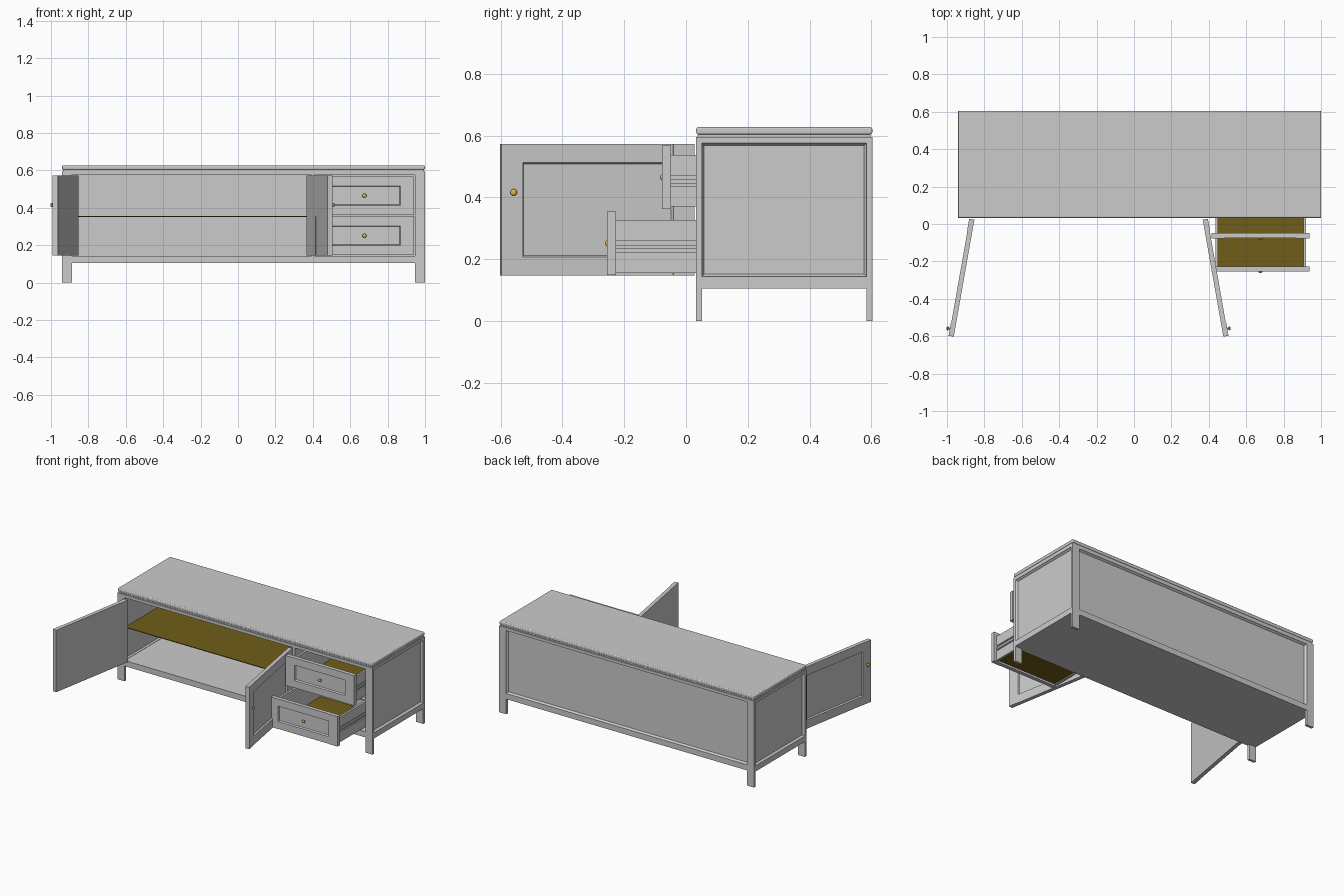
import bpy, bmesh, math
from mathutils import Vector, Matrix

if "Cube" in bpy.data.objects:
    bpy.data.objects.remove(bpy.data.objects["Cube"])


def material(name, rgb):
    m = bpy.data.materials.new(name)
    m.diffuse_color = (*rgb, 1)
    m.use_nodes = True
    m.node_tree.nodes["Principled BSDF"].inputs["Base Color"].default_value = m.diffuse_color
    return m


BOARD = material("olive_board", (0.16, 0.11, 0.01))
BRASS = material("brass", (0.75, 0.5, 0.03))


def finish(name, bm, mat=None, place=None):
    me = bpy.data.meshes.new(name)
    bm.to_mesh(me)
    bm.free()
    ob = bpy.data.objects.new(name, me)
    bpy.context.collection.objects.link(ob)
    if mat:
        me.materials.append(mat)
    if place:
        ob.matrix_world = place
    return ob


def add_box(bm, x0, x1, y0, y1, z0, z1):
    m = Matrix.Translation(((x0 + x1) / 2, (y0 + y1) / 2, (z0 + z1) / 2)) \
        @ Matrix.Diagonal((abs(x1 - x0), abs(y1 - y0), abs(z1 - z0), 1))
    bmesh.ops.create_cube(bm, size=1, matrix=m)


def boxes(name, items, mat=None, place=None):
    bm = bmesh.new()
    for b in items:
        add_box(bm, *b)
    return finish(name, bm, mat, place)


def panel(name, box, facing, depth=0.01, rim=0.008, place=None):
    """Board whose outer face is sunk behind a sloped moulding."""
    bm = bmesh.new()
    add_box(bm, *box)
    bm.normal_update()
    n = Vector(facing)
    face = max(bm.faces, key=lambda f: f.normal.dot(n))
    bmesh.ops.inset_region(bm, faces=[face], thickness=rim, use_even_offset=True)
    bmesh.ops.translate(bm, verts=face.verts, vec=-n * depth)
    return finish(name, bm, None, place)


def knob(name, x, y, z, place=None):
    """Round knob on a short stem, pointing to -y."""
    bm = bmesh.new()
    bmesh.ops.create_uvsphere(bm, u_segments=16, v_segments=10, radius=0.011,
                              matrix=Matrix.Translation((x, y - 0.012, z)) @ Matrix.Diagonal((1, 0.6, 1, 1)))
    bmesh.ops.create_cone(bm, cap_ends=True, segments=12, radius1=0.005, radius2=0.005, depth=0.014,
                          matrix=Matrix.Translation((x, y - 0.005, z)) @ Matrix.Rotation(math.pi / 2, 4, 'X'))
    for f in bm.faces:
        f.smooth = True
    return finish(name, bm, BRASS, place)


def framed_front(name, x0, x1, y, z0, z1, stile, rail, t=0.028, place=None):
    """Stiles, rails and a recessed panel; front face at y."""
    xa, xb = min(x0, x1), max(x0, x1)
    boxes(name + "_frame", [
        (xa, xa + stile, y, y + t, z0, z1), (xb - stile, xb, y, y + t, z0, z1),
        (xa + stile, xb - stile, y + 0.002, y + t, z0, z0 + rail),
        (xa + stile, xb - stile, y + 0.002, y + t, z1 - rail, z1)], place=place)
    panel(name + "_panel", (xa + stile, xb - stile, y + 0.004, y + t, z0 + rail, z1 - rail),
          (0, -1, 0), 0.008, 0.005, place)


# Cabinet extents
XL, XR, YF, YB = -0.94, 1.0, 0.033, 0.603
LW, LD = 0.053, 0.018          # leg width and depth
Z0, Z1, Z2, Z3 = 0.104, 0.143, 0.575, 0.595

# Top with softened edge and shadow strip
top = boxes("top_board", [(XL, XR, YF, YB, 0.604, 0.627)])
bev = top.modifiers.new("round_edge", 'BEVEL')
bev.width, bev.segments = 0.006, 3
boxes("top_shadow_strip", [(XL + 0.005, XR - 0.005, YF + 0.005, YB - 0.005, Z3, 0.604)])

# Legs and rails
for side, x in (("left", XL), ("right", XR - LW)):
    for end, y in (("front", YF), ("back", YB - LD)):
        boxes(f"{end}_{side}_leg", [(x, x + LW, y, y + LD, 0, Z3)])
    boxes(f"{side}_rails", [(x, x + LW, YF + LD, YB - LD, za, zb) for za, zb in ((Z0, Z1), (Z2, Z3))])
for end, y in (("front", YF), ("back", YB - LD)):
    boxes(f"{end}_rails", [(XL + LW, XR - LW, y, y + LD, za, zb) for za, zb in ((Z0, Z1), (Z2, Z3))])

# Recessed outer panels
panel("left_panel", (XL + 0.003, XL + 0.035, YF + LD, YB - LD, Z1, Z2), (-1, 0, 0), 0.012)
panel("right_panel", (XR - 0.035, XR - 0.003, YF + LD, YB - LD, Z1, Z2), (1, 0, 0), 0.012)
panel("back_panel", (XL + LW, XR - LW, YB - 0.025, YB - 0.003, Z1, Z2), (0, 1, 0), 0.012)

# Inside boards
boxes("floor_board", [(XL + LW, XR - LW, YF + LD, YB - LD, Z0, Z1 - 0.002)])
boxes("ceiling_board", [(XL + LW, XR - LW, YF + LD, YB - LD, Z2 + 0.002, Z3)])
boxes("divider", [(0.392, 0.41, YF, YB - 0.025, Z1, Z2)])
boxes("drawer_divider_rail", [(0.41, XR - LW, YF, YF + 0.03, 0.354, 0.361)])
boxes("shelf", [(XL + 0.035, 0.392, 0.066, YB - 0.025, 0.351, 0.356)], BOARD)

# Open doors, hinged at the outer corner
for side, s, hx in (("left", 1, -0.881), ("right", -1, 0.395)):
    place = Matrix.Translation((hx, 0.028, 0)) @ Matrix.Rotation(-s * math.radians(100), 4, 'Z')
    framed_front(side + "_door", 0, s * 0.635, 0, 0.146, 0.572, 0.07, 0.06, place=place)
    knob(side + "_door_knob", s * 0.597, 0, 0.416, place)

# Open drawers with grooved sides
for name, yf, z0, z1, b0, b1, g in (("upper", -0.077, 0.362, 0.568, 0.37, 0.537, 0.435),
                                    ("lower", -0.255, 0.148, 0.354, 0.155, 0.326, 0.222)):
    framed_front(name + "_drawer", 0.415, 0.937, yf, z0, z1, 0.068, 0.05)
    knob(name + "_drawer_knob", 0.676, yf + 0.012, (z0 + z1) / 2)
    ya, yb = yf + 0.028, yf + 0.528
    parts = [(0.45, 0.905, yb - 0.015, yb, b0, b1)]
    for xo, xi in ((0.435, 0.45), (0.92, 0.905)):
        web = xi + (xo - xi) * 0.4
        parts += [(xo, xi, ya, yb, b0, g), (xo, xi, ya, yb, g + 0.036, b1), (web, xi, ya, yb, g, g + 0.036)]
    boxes(name + "_drawer_box", parts)
    boxes(name + "_drawer_runners", [(xa, xa + 0.007, ya, yb, g + 0.01, g + 0.023) for xa in (0.436, 0.912)])
    boxes(name + "_drawer_bottom", [(0.45, 0.905, ya, yb - 0.015, b0 + 0.006, b0 + 0.012)], BOARD)
